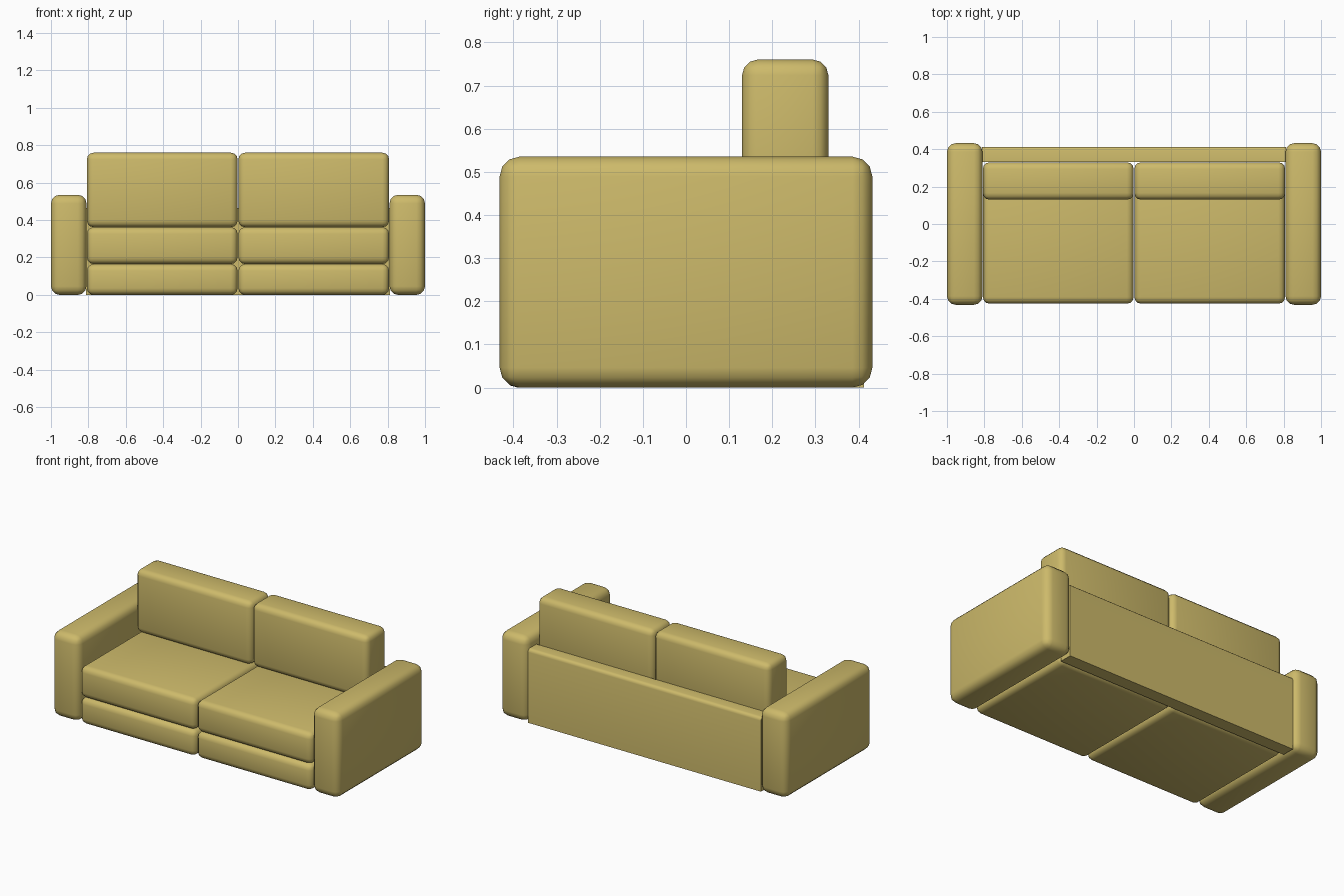
import bpy

if "Cube" in bpy.data.objects:
    bpy.data.objects.remove(bpy.data.objects["Cube"])

fabric = bpy.data.materials.new("mustard_fabric")
fabric.diffuse_color = (0.61, 0.49, 0.145, 1.0)
fabric.use_nodes = True
fabric.node_tree.nodes["Principled BSDF"].inputs["Base Color"].default_value = fabric.diffuse_color


def block(name, lo, hi, bevel, edge_rule=None):
    """Box between two corners with rounded edges (all, or those chosen by a rule)."""
    bpy.ops.mesh.primitive_cube_add(size=1)
    ob = bpy.context.object
    ob.name = name
    for v in ob.data.vertices:
        v.co = [hi[i] if v.co[i] > 0 else lo[i] for i in range(3)]
    ob.data.materials.append(fabric)
    mod = ob.modifiers.new("rounding", 'BEVEL')
    mod.width = bevel
    mod.segments = 3
    mod.limit_method = 'NONE'
    if edge_rule:
        weights = ob.data.attributes.new("bevel_weight_edge", 'FLOAT', 'EDGE')
        for e in ob.data.edges:
            a, b = (ob.data.vertices[i].co for i in e.vertices)
            weights.data[e.index].value = 1.0 if edge_rule(a, b) else 0.0
        mod.limit_method = 'WEIGHT'
    bpy.ops.object.modifier_apply(modifier=mod.name)
    bpy.ops.object.shade_smooth_by_angle(angle=0.7)
    return ob


def pair(name, x0, x1, y0, y1, z0, z1, bevel):
    """The same block on the left and on the right."""
    block("right_" + name, (x0, y0, z0), (x1, y1, z1), bevel)
    block("left_" + name, (-x1, y0, z0), (-x0, y1, z1), bevel)


# Arm rests
pair("arm", 0.81, 1.0, -0.432, 0.432, 0.0, 0.535, 0.046)
# Base blocks, seat cushions and back cushions
pair("base", 0.002, 0.808, -0.426, 0.33, 0.0, 0.165, 0.036)
pair("seat_cushion", 0.002, 0.808, -0.426, 0.33, 0.165, 0.362, 0.036)
pair("back_cushion", 0.002, 0.808, 0.13, 0.33, 0.362, 0.76, 0.036)
# Back panel, rounded along its upper rear edge only
block("back_panel", (-0.812, 0.332, 0.0), (0.812, 0.413, 0.465), 0.02,
      lambda a, b: min(a.z, b.z) > 0.3 and min(a.y, b.y) > 0.4)
